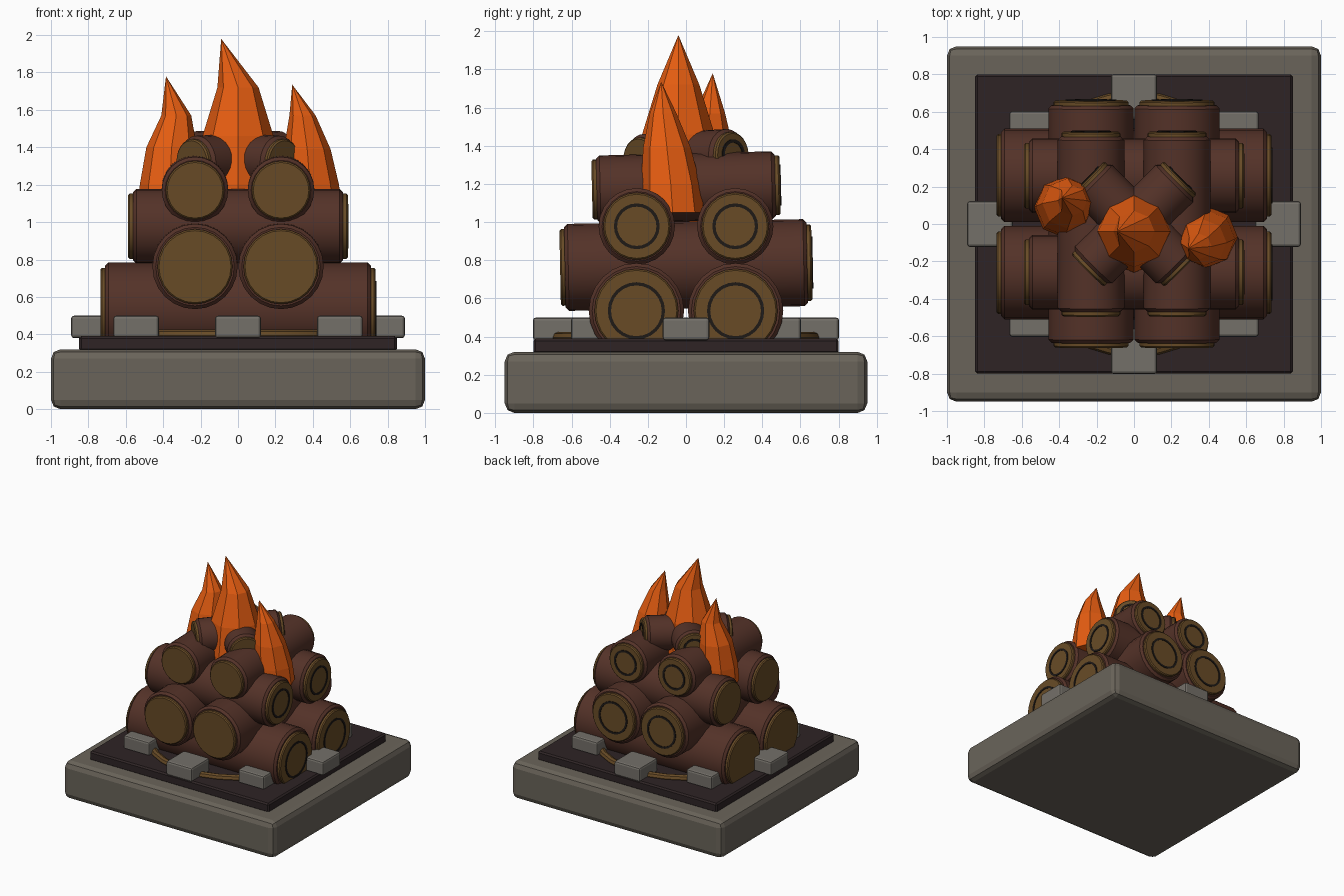
import bpy, bmesh, math
from mathutils import Vector

if "Cube" in bpy.data.objects:
    bpy.data.objects.remove(bpy.data.objects["Cube"])


def material(name, r, g, b):
    lin = [(c / 255 / 12.92) if c < 11 else ((c / 255 + 0.055) / 1.055) ** 2.4 for c in (r, g, b)]
    m = bpy.data.materials.new(name)
    m.diffuse_color = (*lin, 1)
    m.use_nodes = True
    m.node_tree.nodes["Principled BSDF"].inputs["Base Color"].default_value = m.diffuse_color
    return m


SLAB = material("slab_stone", 106, 100, 90)
BLOCK = material("block_stone", 116, 112, 105)
ASH = material("dark_ash", 46, 36, 37)
BARK = material("bark", 84, 50, 40)
WOOD = material("cut_wood", 104, 75, 38)
CHAR = material("char", 30, 25, 22)
FLAME = material("flame", 230, 93, 17)


def finish(name, bm, mats, smooth=False):
    bmesh.ops.recalc_face_normals(bm, faces=bm.faces)
    me = bpy.data.meshes.new(name)
    bm.to_mesh(me)
    bm.free()
    ob = bpy.data.objects.new(name, me)
    bpy.context.collection.objects.link(ob)
    for m in mats:
        me.materials.append(m)
    if smooth:
        bpy.ops.object.select_all(action='DESELECT')
        ob.select_set(True)
        bpy.context.view_layer.objects.active = ob
        bpy.ops.object.shade_smooth_by_angle(angle=math.radians(30))
    return ob


def box(name, center, size, bevel, mat, segments=2):
    bm = bmesh.new()
    bmesh.ops.create_cube(bm, size=1)
    for v in bm.verts:
        v.co = Vector(center) + Vector([v.co[i] * size[i] for i in range(3)])
    bmesh.ops.bevel(bm, geom=bm.edges[:], offset=bevel, segments=segments,
                    profile=0.5, affect='EDGES')
    return finish(name, bm, [mat])


def bridge(bm, a, b, index=0):
    n = len(a)
    for i in range(n):
        f = bm.faces.new((a[i], a[(i + 1) % n], b[(i + 1) % n], b[i]))
        f.material_index = index


def ring(bm, r, z, sides):
    return [bm.verts.new((r * math.cos(i * math.tau / sides),
                          r * math.sin(i * math.tau / sides), z)) for i in range(sides)]


def log(name, center, direction, half, r):
    """Bark cylinder with rounded rims, cut-wood end discs and a charred growth ring."""
    sides, cap, bev = 24, 0.025, 0.018
    body, face = half - cap, r * 0.88
    profile = [(face - 0.008, -half), (face, -half + 0.008), (face, -body), (r - bev, -body),
               (r, -body + bev), (r, body - bev), (r - bev, body), (face, body),
               (face, half - 0.008), (face - 0.008, half)]
    bm = bmesh.new()
    rings = [ring(bm, pr, pz, sides) for pr, pz in profile]
    for i in range(len(rings) - 1):
        bridge(bm, rings[i], rings[i + 1], 1 if i < 2 or i > 6 else 0)
    for end in (rings[0], rings[-1]):
        bm.faces.new(end).material_index = 1
    # growth ring plate on one end
    outer, inner = r * 0.6, r * 0.6 - 0.017
    loops = [ring(bm, pr, pz, sides) for pr, pz in
             ((inner, half - 0.001), (inner, half + 0.005), (outer, half + 0.005), (outer, half - 0.001))]
    for i in range(4):
        bridge(bm, loops[i], loops[(i + 1) % 4], 2)
    ob = finish(name, bm, [BARK, WOOD, CHAR], True)
    ob.rotation_mode = 'QUATERNION'
    ob.rotation_quaternion = Vector(direction).to_track_quat('Z', 'Y')
    ob.location = center
    return ob


def flame(name, sections, tip):
    """Faceted flame: eight-sided sections (x, y, z, radius) closing on a tip."""
    bm = bmesh.new()
    rings = []
    for x, y, z, r in sections:
        loop = ring(bm, r, z, 8)
        for v in loop:
            v.co.x += x
            v.co.y += y
        rings.append(loop)
    for a, b in zip(rings, rings[1:]):
        bridge(bm, a, b)
    top = bm.verts.new(tip)
    for i in range(8):
        bm.faces.new((rings[-1][i], rings[-1][(i + 1) % 8], top))
    bm.faces.new(rings[0])
    return finish(name, bm, [FLAME])


# hearth slab and ash bed
box("hearth_slab", (0, 0, 0.16), (2, 1.9, 0.32), 0.05, SLAB)
box("ash_bed", (0, 0, 0.35), (1.7, 1.6, 0.08), 0.012, ASH, 1)

# oval of stone blocks
for i in range(8):
    a = i * math.pi / 4
    box(f"hearth_stone_{i + 1}", (0.77 * math.cos(a), 0.68 * math.sin(a), 0.44),
        (0.245, 0.245, 0.12), 0.016, BLOCK)

# thin wooden hoop lying on the ash
bm = bmesh.new()
hoop = [ring(bm, 0.68 + 0.03 * math.cos(t), 0.395 + 0.03 * math.sin(t), 32)
        for t in [k * math.tau / 8 for k in range(8)]]
for k in range(8):
    bridge(bm, hoop[k], hoop[(k + 1) % 8])
finish("wood_hoop", bm, [WOOD], True)

# crossed log layers
for side, s in (("a", -1), ("b", 1)):
    log(f"bottom_log_{side}", (0, s * 0.26, 0.535), (1, 0, 0), 0.735, 0.25)
    log(f"second_log_{side}", (s * 0.23, 0, 0.775), (0, 1, 0.02), 0.66, 0.228)
    log(f"third_log_{side}", (0, s * 0.258, 0.978), (1, 0, 0), 0.587, 0.2)
    log(f"fourth_log_{side}", (s * 0.23, 0, 1.182), (0, 1, 0.024), 0.493, 0.178)
    log(f"top_log_{side}", (0, 0, 1.335), (s, 1, 0.06), 0.35, 0.14)

# flames
flame("middle_flame", [(0, -0.04, 0.95, 0.2), (0, -0.04, 1.2, 0.22),
                       (0, -0.04, 1.46, 0.19), (0, -0.04, 1.72, 0.11)], (-0.09, -0.04, 1.98))
flame("right_flame", [(0.39, -0.07, 1.05, 0.165), (0.385, -0.08, 1.2, 0.155),
                      (0.37, -0.1, 1.39, 0.125), (0.345, -0.12, 1.57, 0.07)], (0.29, -0.13, 1.735))
flame("left_flame", [(-0.37, 0.09, 1.05, 0.165), (-0.365, 0.095, 1.2, 0.16),
                     (-0.355, 0.11, 1.4, 0.135), (-0.33, 0.125, 1.57, 0.08)], (-0.385, 0.14, 1.78))
